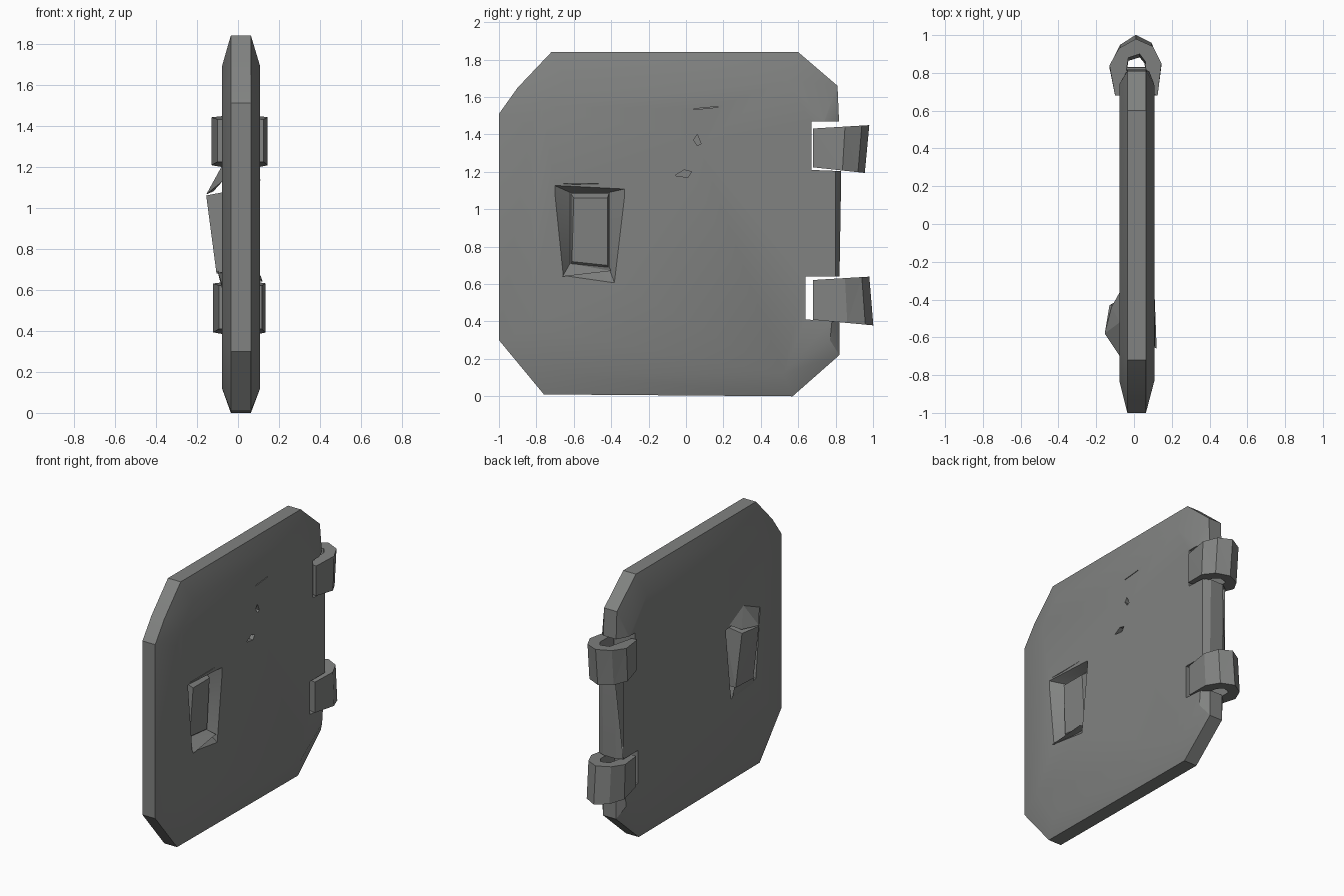
import bpy, bmesh, math
from mathutils import Vector

cube = bpy.data.objects.get("Cube")
if cube:
    bpy.data.objects.remove(cube, do_unlink=True)

grey = bpy.data.materials.new("worn grey metal")
grey.use_nodes = True
colour = (0.22, 0.225, 0.22, 1)
grey.diffuse_color = colour
bsdf = grey.node_tree.nodes["Principled BSDF"]
bsdf.inputs["Base Color"].default_value = colour
bsdf.inputs["Roughness"].default_value = 0.8


def finish(name, bm):
    bmesh.ops.recalc_face_normals(bm, faces=bm.faces)
    mesh = bpy.data.meshes.new(name)
    bm.to_mesh(mesh)
    bm.free()
    mesh.materials.append(grey)
    ob = bpy.data.objects.new(name, mesh)
    bpy.context.collection.objects.link(ob)
    return ob


def loft(name, rings):
    """Skin a stack of equal-length rings and cap both ends."""
    bm = bmesh.new()
    loops = [[bm.verts.new(p) for p in ring] for ring in rings]
    n = len(loops[0])
    for a, b in zip(loops, loops[1:]):
        for i in range(n):
            j = (i + 1) % n
            bm.faces.new((a[i], a[j], b[j], b[i]))
    bm.faces.new(loops[0])
    bm.faces.new(loops[-1])
    return finish(name, bm)


def hull(name, points):
    bm = bmesh.new()
    for p in points:
        bm.verts.new(p)
    bmesh.ops.convex_hull(bm, input=bm.verts)
    return finish(name, bm)


def at_x(x, outline):
    return [(x, y, z) for y, z in outline]


def cut(target, cutter):
    cutter.hide_render = True
    mod = target.modifiers.new("cut", 'BOOLEAN')
    mod.operation = 'DIFFERENCE'
    mod.solver = 'EXACT'
    mod.object = cutter
    bpy.context.view_layer.objects.active = target
    bpy.ops.object.modifier_apply(modifier=mod.name)
    bpy.data.objects.remove(cutter, do_unlink=True)


# Door panel: clipped-corner slab with a shallow, wide bevel on both faces
rim = [(-0.72, 1.84), (0.6, 1.84), (0.81, 1.66), (0.83, 1.2), (0.82, 0.6), (0.82, 0.22),
       (0.57, 0.0), (-0.76, 0.01), (-1, 0.3), (-1, 1.51), (-0.9, 1.65)]
field = [(-0.64, 1.69), (0.54, 1.69), (0.74, 1.46), (0.8, 1.2), (0.8, 0.6), (0.77, 0.3),
         (0.52, 0.12), (-0.66, 0.12), (-0.83, 0.36), (-0.83, 1.45), (-0.77, 1.55)]
panel = loft("door_panel", [at_x(-0.078, field), at_x(-0.035, rim),
                            at_x(0.063, rim), at_x(0.108, field)])

# Hinge notches through the back edge
for low, high, start in ((1.19, 1.47, 0.67), (0.39, 0.64, 0.64)):
    cut(panel, hull("notch_cutter", [(x, y, z + (0.02 if y < 1 and z == low else 0))
                                     for x in (-0.3, 0.3) for y in (start, 1.2)
                                     for z in (low, high)]))

# Tapered handle recesses on both faces
mouth = [(-0.71, 1.13), (-0.32, 1.11), (-0.38, 0.6), (-0.66, 0.64)]
floor = [(-0.62, 1.09), (-0.41, 1.09), (-0.41, 0.68), (-0.62, 0.7)]
for side, face_x, floor_x in ((1, 0.115, 0.04), (-1, -0.085, -0.01)):
    cut(panel, hull("recess_cutter", at_x(face_x, mouth) + at_x(floor_x, floor)))

# Small dents and a scratch on the left face
dents = [[(0.04, 1.37), (0.06, 1.4), (0.08, 1.35), (0.06, 1.34)],
         [(-0.06, 1.18), (-0.01, 1.21), (0.03, 1.2), (0.01, 1.17)],
         [(0.04, 1.532), (0.17, 1.545), (0.17, 1.549), (0.04, 1.537)]]
for dent in dents:
    cut(panel, hull("dent_cutter", at_x(0.13, dent) + at_x(0.08, dent)))

bpy.ops.object.select_all(action='DESELECT')
panel.select_set(True)
bpy.context.view_layer.objects.active = panel
bpy.ops.object.shade_smooth_by_angle(angle=math.radians(25))

# Left face handle: sunken grip plate with lips above and below
hull("left_grip", at_x(0.03, floor) + [(0.075, -0.6, 1.06), (0.075, -0.42, 1.06),
                                       (0.055, -0.42, 0.7), (0.055, -0.61, 0.72)])
hull("left_top_lip", [(0.106, -0.73, 1.14), (0.106, -0.29, 1.14), (0.112, -0.6, 1.135),
                      (0.05, -0.62, 1.1), (0.05, -0.42, 1.1), (0.06, -0.5, 1.14)])
hull("left_bottom_lip", [(0.12, -0.66, 0.64), (0.04, -0.62, 0.71), (0.04, -0.41, 0.69),
                         (0.11, -0.4, 0.67), (0.04, -0.6, 0.65)])

# Right face handle: wedge lever that stands proud of the panel
hull("right_lever", at_x(0, floor) + [(-0.155, -0.58, 1.06), (-0.13, -0.43, 1.06),
                                      (-0.105, -0.59, 0.68), (-0.095, -0.41, 0.68)])
hull("right_top_lip", [(-0.155, -0.58, 1.065), (-0.12, -0.44, 1.08), (-0.075, -0.7, 1.13),
                       (-0.075, -0.36, 1.13), (-0.075, -0.52, 1.21)])
hull("right_bottom_lip", [(-0.1, -0.6, 0.69), (-0.09, -0.4, 0.68), (-0.04, -0.5, 0.7),
                          (-0.076, -0.64, 0.62), (-0.076, -0.4, 0.6)])

# Hinges: faceted U-shaped straps wrapped round the back edge
strap = [(-0.1, 0.68), (-0.13, 0.84), (-0.08, 0.93), (0.01, 0.98), (0.1, 0.94),
         (0.145, 0.85), (0.125, 0.68), (0.07, 0.69), (0.06, 0.86), (0.03, 0.9),
         (-0.03, 0.88), (-0.06, 0.68)]


def hinge(name, low, high, shift, flare, width):
    rings = []
    for z, grow, tilt in ((low, flare, -0.1), (high, 0, 0.06)):
        rings.append([(x * width, y + shift + grow * (y - 0.68) * 4,
                       z + tilt * (y - 0.82)) for x, y in strap])
    ob = loft(name, rings)
    bm = bmesh.new()
    bm.from_mesh(ob.data)
    bmesh.ops.triangulate(bm, faces=[f for f in bm.faces if len(f.verts) > 3])
    bm.to_mesh(ob.data)
    bm.free()


hinge("upper_hinge", 1.21, 1.44, 0, -0.02, 1)
hinge("lower_hinge", 0.395, 0.63, 0, 0.018, 0.93)
